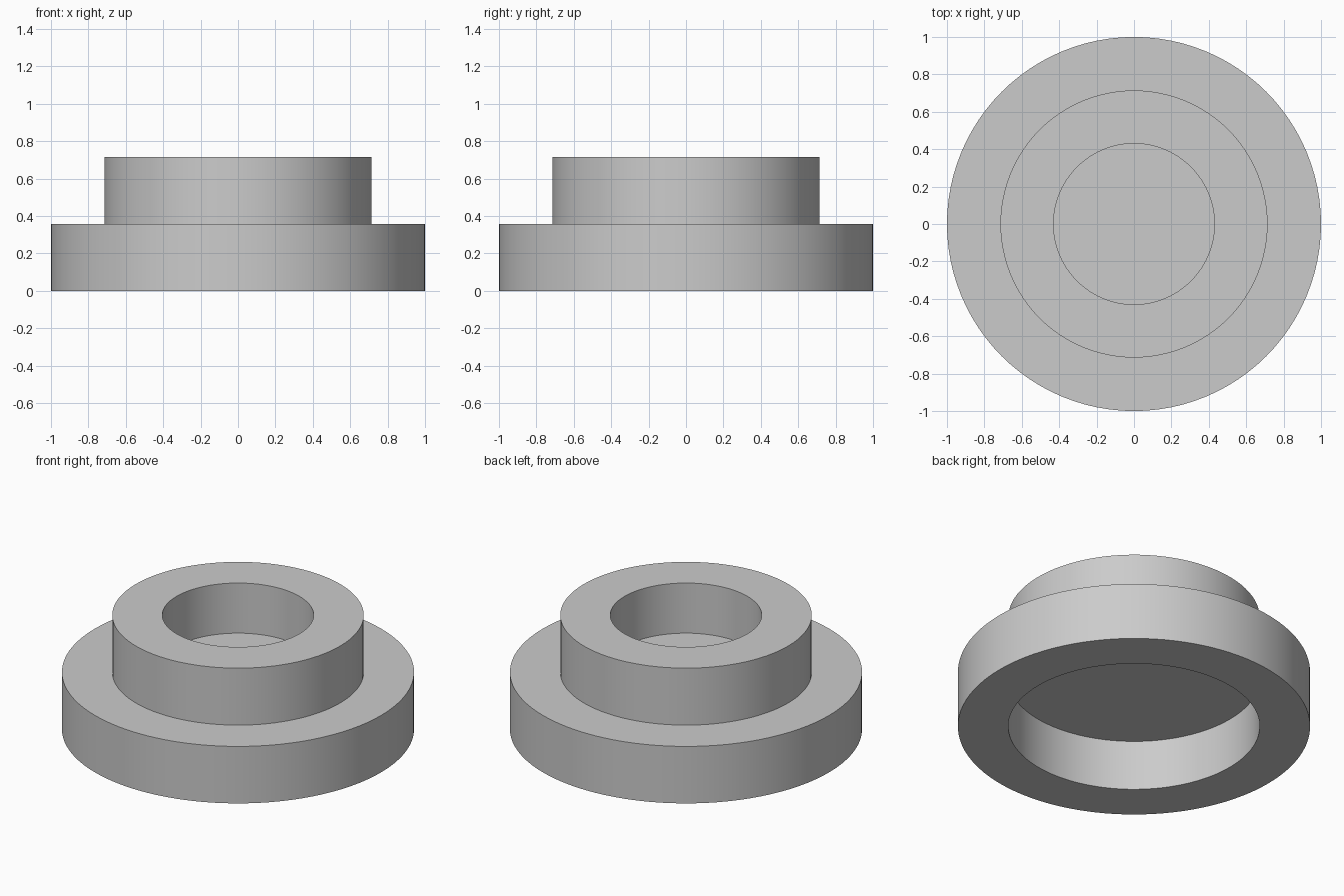
import bpy, bmesh, math

if "Cube" in bpy.data.objects:
    bpy.data.objects.remove(bpy.data.objects["Cube"])

SEGMENTS = 96

grey = bpy.data.materials.new("light_grey")
grey.diffuse_color = (0.6, 0.6, 0.6, 1)
grey.use_nodes = True
grey.node_tree.nodes["Principled BSDF"].inputs["Base Color"].default_value = grey.diffuse_color

# Half section, from the axis under the web round to the axis above it
profile = [
    (0, 0.314), (0.714, 0.314), (0.714, 0),      # underside recess
    (1, 0), (1, 0.357),                          # wide flange
    (0.714, 0.357), (0.714, 0.714),              # raised collar
    (0.43, 0.714), (0.43, 0.40), (0, 0.40),      # upper bore, closed by the web
]

# Turn the section about the z axis
bm = bmesh.new()
verts = [bm.verts.new((r, 0, z)) for r, z in profile]
edges = [bm.edges.new(pair) for pair in zip(verts, verts[1:])]
bmesh.ops.spin(bm, geom=verts + edges, cent=(0, 0, 0), axis=(0, 0, 1),
               angle=math.tau, steps=SEGMENTS, use_merge=False)
bmesh.ops.remove_doubles(bm, verts=bm.verts, dist=0.0005)
bmesh.ops.recalc_face_normals(bm, faces=bm.faces)

mesh = bpy.data.meshes.new("flanged_bushing")
bm.to_mesh(mesh)
bm.free()
mesh.materials.append(grey)
bushing = bpy.data.objects.new("flanged_bushing", mesh)
bpy.context.collection.objects.link(bushing)

# Smooth round walls with crisp rims
bpy.context.view_layer.objects.active = bushing
bushing.select_set(True)
bpy.ops.object.shade_smooth_by_angle(angle=math.radians(30))
